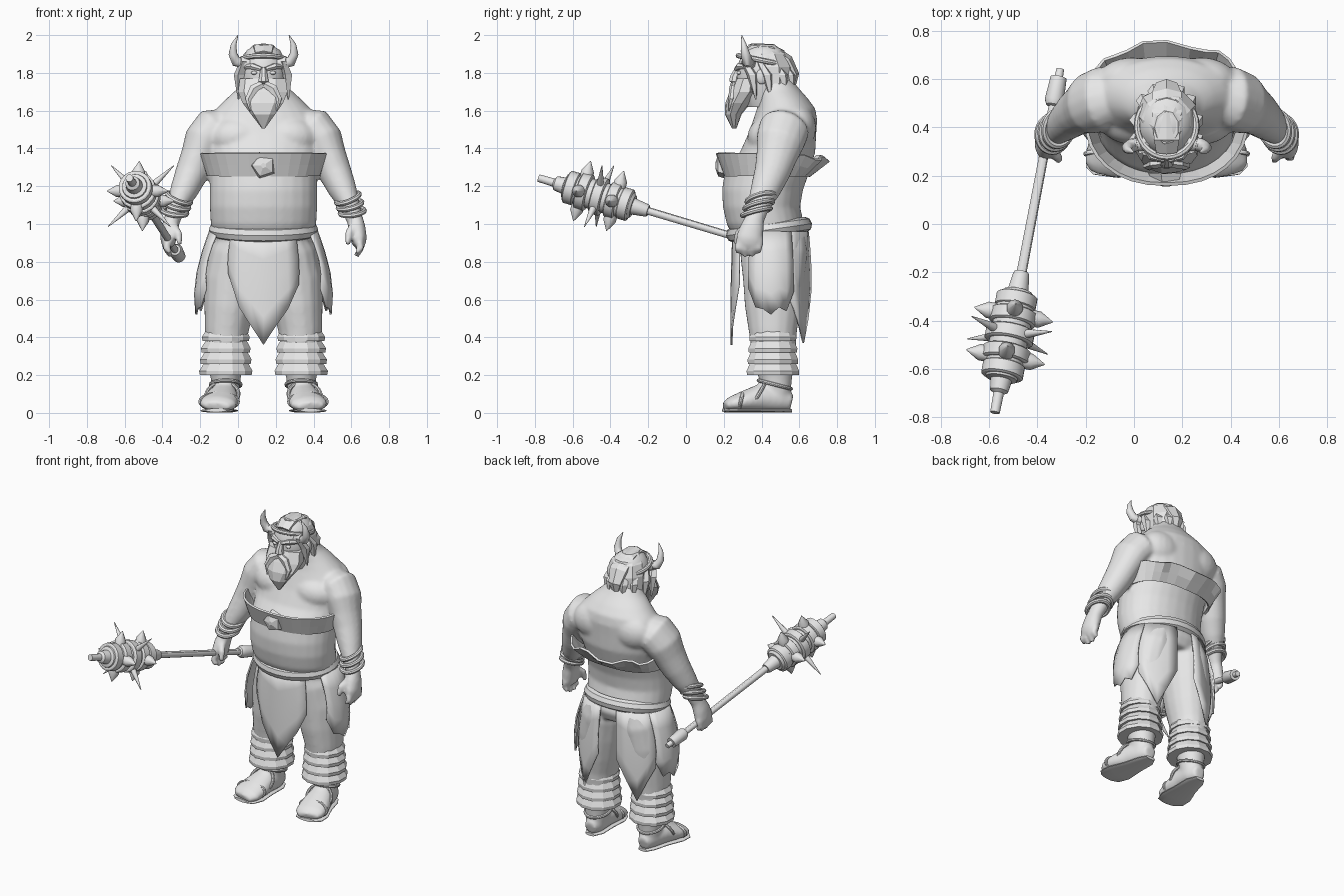
import bpy, bmesh, math
from mathutils import Vector

if "Cube" in bpy.data.objects:
    bpy.data.objects.remove(bpy.data.objects["Cube"])

CX = 0.135  # body centre line
grey = bpy.data.materials.new("plain_grey")
grey.use_nodes = True
grey.diffuse_color = (0.8, 0.8, 0.8, 1)
grey.node_tree.nodes["Principled BSDF"].inputs["Base Color"].default_value = (0.8, 0.8, 0.8, 1)


def finish(ob, angle=40):
    ob.data.materials.clear()
    ob.data.materials.append(grey)
    bpy.ops.object.select_all(action="DESELECT")
    ob.select_set(True)
    bpy.context.view_layer.objects.active = ob
    if angle:
        bpy.ops.object.shade_smooth_by_angle(angle=math.radians(angle))
    return ob


def from_bmesh(name, bm, angle):
    bmesh.ops.recalc_face_normals(bm, faces=bm.faces)
    me = bpy.data.meshes.new(name)
    bm.to_mesh(me)
    bm.free()
    ob = bpy.data.objects.new(name, me)
    bpy.context.collection.objects.link(ob)
    return finish(ob, angle)


def power(v, p):
    return math.copysign(abs(v) ** p, v)


def tube(name, pts, n=16, s=1, cx=CX, flat=False, p=1.0, angle=40):
    """Skin oval rings (x, y, z, width, depth) along a path, closed at the ends."""
    bm = bmesh.new()
    pos = [Vector((cx + s * q[0], q[1], q[2])) for q in pts]
    run = (pos[-1] - pos[0]).normalized()
    ref = Vector((1, 0, 0)) if abs(run.x) < 0.8 else Vector((0, 0, 1))
    rings = []
    for i, q in enumerate(pts):
        t = (pos[min(i + 1, len(pts) - 1)] - pos[max(i - 1, 0)]).normalized()
        if flat:
            t = Vector((0, 0, 1))
        side = (ref - t * ref.dot(t)).normalized()
        up = t.cross(side)
        ring = []
        for k in range(n):
            a = math.tau * (k + 0.5) / n
            ring.append(bm.verts.new(pos[i] + side * q[3] * power(math.cos(a), p)
                                     + up * q[4] * power(math.sin(a), p)))
        rings.append(ring)
    for a, b in zip(rings, rings[1:]):
        for k in range(n):
            bm.faces.new((a[k], a[(k + 1) % n], b[(k + 1) % n], b[k]))
    bm.faces.new(rings[0])
    bm.faces.new(rings[-1])
    return from_bmesh(name, bm, angle)


def blob(name, centre, size, s=1):
    bpy.ops.mesh.primitive_uv_sphere_add(segments=20, ring_count=12, location=(CX + s * centre[0], *centre[1:]))
    ob = bpy.context.object
    ob.name, ob.scale = name, size
    return finish(ob)


def hoop(name, centre, rx, ry, r, s=1, tilt=(0, 0)):
    bpy.ops.mesh.primitive_torus_add(major_radius=rx, minor_radius=r, major_segments=28, minor_segments=8,
                                     location=(CX + s * centre[0], *centre[1:]),
                                     rotation=(tilt[0], s * tilt[1], 0))
    ob = bpy.context.object
    ob.name, ob.scale = name, (1, ry / rx, 1)
    return finish(ob)


def thicken(ob, t):
    m = ob.modifiers.new("thickness", "SOLIDIFY")
    m.thickness, m.offset = t, 0
    return ob


def flap(name, a0, a1, hems, s=1, top=0.96, flare=0.06):
    """Hanging cloth around the hips; angle 0 is the front, hems are the lower edge heights."""
    bm = bmesh.new()
    rows, cols = 5, []
    for i, hem in enumerate(hems):
        a = math.radians(a0 + (a1 - a0) * i / (len(hems) - 1))
        col = []
        for j in range(rows):
            t = j / (rows - 1)
            f = flare * math.sin(t * 2)
            col.append(bm.verts.new((CX + s * (0.285 + f) * math.sin(a),
                                     0.45 - (0.2 + f * 0.3) * math.cos(a), top + (hem - top) * t)))
        cols.append(col)
    for a, b in zip(cols, cols[1:]):
        for j in range(rows - 1):
            bm.faces.new((a[j], b[j], b[j + 1], a[j + 1]))
    return thicken(from_bmesh(name, bm, 50), 0.01)


# Body: torso, chest, limbs and feet merged into one smooth skin
parts = [tube("body", [(0, .45, .86, .22, .17), (0, .45, .93, .26, .2), (0, .42, 1.0, .28, .205),
                       (0, .40, 1.09, .285, .205), (0, .405, 1.18, .285, .215), (0, .43, 1.28, .285, .225),
                       (0, .485, 1.38, .3, .2), (0, .51, 1.48, .315, .18), (0, .525, 1.55, .295, .17),
                       (0, .53, 1.61, .25, .155), (0, .515, 1.665, .195, .13), (0, .49, 1.715, .14, .11),
                       (0, .45, 1.8, .085, .085)], n=28, flat=True, p=.95)]
for s in (1, -1):
    parts.append(blob("chest", (.13, .44, 1.46), (.16, .115, .11), s))
    parts.append(blob("shoulder_blade", (.14, .59, 1.51), (.15, .1, .12), s))
    parts.append(tube("arm", [(.19, .53, 1.53, .08, .1), (.265, .52, 1.505, .112, .135), (.315, .5, 1.44, .108, .13),
                              (.345, .48, 1.36, .094, .11), (.38, .455, 1.27, .088, .095),
                              (.42, .42, 1.18, .075, .08), (.457, .385, 1.1, .054, .06),
                              (.48, .365, 1.03, .044, .052)], s=s))
    parts.append(tube("leg", [(.11, .46, .96, .11, .17), (.14, .465, .84, .145, .18), (.165, .465, .7, .15, .165),
                              (.18, .46, .56, .135, .15), (.195, .46, .44, .118, .13), (.2, .465, .3, .105, .115),
                              (.2, .475, .18, .08, .088), (.2, .48, .1, .07, .075), (.2, .48, .04, .06, .065)], s=s))
    parts.append(tube("foot", [(.2, .56, .055, .04, .045), (.2, .5, .07, .066, .068), (.215, .4, .08, .082, .078),
                               (.23, .31, .06, .1, .058), (.242, .24, .045, .1, .042), (.25, .205, .033, .07, .025)],
                      s=s))
    # hand with four fingers and a thumb
    parts.append(tube("palm", [(.478, .37, 1.05, .042, .046), (.495, .35, .98, .046, .064),
                               (.504, .335, .92, .044, .072), (.505, .33, .885, .034, .066)], s=s))
    for k in range(4):
        y, drop = .275 + k * .037, .02 * abs(k - 1.5)
        parts.append(tube("finger", [(.505, y + .01, .92, .02, .02), (.515, y, .87, .02, .02),
                                     (.49, y, .818 + drop, .016, .015)], n=8, s=s))
    parts.append(tube("thumb", [(.475, .32, .99, .024, .024), (.45, .275, .95, .022, .022),
                                (.445, .262, .89, .015, .015)], n=8, s=s))
bpy.ops.object.select_all(action="DESELECT")
for ob in parts:
    ob.select_set(True)
bpy.context.view_layer.objects.active = parts[0]
bpy.ops.object.join()
body = parts[0]
rm = body.modifiers.new("merge", "REMESH")
rm.mode, rm.voxel_size, rm.use_smooth_shade = "VOXEL", 0.011, True
sm = body.modifiers.new("soften", "SMOOTH")
sm.factor, sm.iterations = 0.5, 8

# Bracelets, leg wraps and sandals
for s in (1, -1):
    for k in range(3):
        hoop("bracelet", (.458 + .012 * (k - 1), .385 - .012 * (k - 1), 1.1 - .036 * (k - 1)),
             .064, .074, .014, s, (.25, -.25 + .12 * (k - 1)))
    for k in range(4):
        z, w = .2 + .06 * k, .142 - .005 * k
        tube("leg_wrap", [(.2, .46, z, w, w), (.2, .46, z + .022, w + .004, w + .002),
                          (.197, .46, z + .066, w - .022, w - .018)], n=12, s=s, flat=True, angle=20)
    tube("sole", [(.2, .56, .012, .035, .01), (.2, .51, .012, .062, .011), (.215, .4, .012, .076, .011),
                  (.233, .29, .012, .102, .011), (.247, .22, .012, .09, .011), (.25, .198, .014, .055, .01)], s=s)
    hoop("toe_strap", (.235, .29, .06), .1, .05, .01, s, (1.35, 0))
    hoop("instep_strap", (.218, .375, .095), .086, .08, .01, s, (1.0, .15))
    hoop("ankle_strap", (.2, .47, .15), .08, .088, .01, s, (-.25, 0))

# Waist roll and hanging cloth
hoop("waist_roll", (0, .44, .97), .25, .198, .04, tilt=(.14, 0))
flap("front_cloth", -36, 36, [.74, .56, .46, .36, .46, .55, .68], flare=.035)
for s in (1, -1):
    flap("side_cloth", 58, 122, [.66, .56, .55, .52, .56, .54, .64], s, flare=.078)
    flap("back_cloth", 118, 168, [.6, .5, .37, .5, .64], s, flare=.05)

# Flared chest band with a ragged back edge
bm = bmesh.new()
n, loops = 32, []
for level in range(3):
    loop = []
    for k in range(n):
        a = math.tau * k / n
        p = .75 if math.cos(a) < 0 else .88
        c, d = power(math.sin(a), p), -power(math.cos(a), p)
        back = max(d, 0)
        rag = .012 * ((k // 2) % 2) * level * back
        rx, ry = .295 + .02 * level, .222 + (.03 + .014 * back) * level
        z = 1.255 + .06 * level - .02 * level * back + rag
        loop.append(bm.verts.new((CX + rx * c, .43 + .008 * level + (ry - rag) * d, z)))
    loops.append(loop)
for a, b in zip(loops, loops[1:]):
    for k in range(n):
        bm.faces.new((a[k], a[(k + 1) % n], b[(k + 1) % n], b[k]))
thicken(from_bmesh("chest_band", bm, 0), .014)
tube("band_clasp", [(0, .21, 1.31, .075, .075), (0, .17, 1.31, .06, .06), (0, .155, 1.31, .015, .015)], n=5, angle=0)

# Head, face and beard
tube("head", [(0, .42, 1.62, .09, .1), (0, .41, 1.7, .115, .125), (0, .4, 1.78, .12, .135),
              (0, .41, 1.86, .12, .13), (0, .415, 1.92, .09, .105), (0, .405, 1.95, .04, .05)], n=14, flat=True)
tube("nose", [(0, .28, 1.83, .016, .02), (0, .258, 1.78, .024, .028), (0, .254, 1.755, .03, .026),
              (0, .27, 1.74, .015, .015)], n=8, flat=True)
tube("beard", [(0, .325, 1.77, .125, .06), (0, .31, 1.7, .135, .08), (0, .275, 1.64, .11, .068),
               (0, .25, 1.58, .065, .045), (0, .255, 1.505, .008, .012)], n=9, flat=True, angle=0)
tube("hair", [(0, .46, 1.67, .1, .085), (0, .46, 1.74, .128, .105), (0, .455, 1.83, .128, .11),
              (0, .435, 1.9, .105, .1), (0, .4, 1.95, .05, .07)], n=9, flat=True, angle=0)
tube("crest", [(0, .3, 1.9, .05, .02), (0, .35, 1.937, .06, .02), (0, .45, 1.925, .07, .03),
               (0, .53, 1.86, .07, .04), (0, .57, 1.79, .05, .03), (0, .565, 1.71, .015, .01)], n=6, angle=0)
hoop("head_band", (0, .405, 1.865), .122, .13, .014, tilt=(-.2, 0))
for s in (1, -1):
    tube("brow", [(.012, .265, 1.82, .012, .012), (.06, .28, 1.835, .018, .018), (.11, .335, 1.83, .01, .01)], 6, s)
    tube("moustache", [(.005, .255, 1.74, .02, .02), (.05, .25, 1.715, .028, .022), (.08, .24, 1.66, .02, .016),
                       (.07, .225, 1.6, .004, .004)], 6, s, angle=0)
    blob("eye", (.05, .28, 1.8), (.016, .012, .01), s)
    blob("ear", (.122, .4, 1.78), (.015, .03, .04), s)
    tube("horn_socket", [(.08, .34, 1.85, .04, .04), (.125, .33, 1.855, .032, .032)], 10, s)
    tube("horn", [(.1, .335, 1.85, .03, .03), (.145, .325, 1.86, .028, .028), (.162, .315, 1.9, .024, .024),
                  (.158, .305, 1.95, .015, .015), (.135, .295, 2.0, .002, .002)], 10, s)
    for x, y, z in ((.05, .57, 1.7), (.1, .53, 1.67), (.13, .45, 1.66), (.132, .37, 1.66)):
        tube("hair_lock", [(x * .8, y - .06, 1.86, .02, .02), (x * .95, y - .02, 1.79, .032, .03),
                           (x, y, z, .004, .004)], 5, s, flat=True, angle=0)

# Spiked club held in the right hand; stations are measured along y
butt, tip = Vector((-.305, .64, .818)), Vector((-.575, -.78, 1.243))


def station(y):
    return butt.lerp(tip, (butt.y - y) / (butt.y - tip.y))


def club_part(name, profile, n=18):
    tube(name, [(*station(y), r, r) for y, r in profile], n, cx=0, angle=30)


club_part("club_grip", [(.64, .016), (.605, .018), (.604, .034), (.51, .04), (.49, .03), (.485, .02)])
club_part("club_shaft", [(.5, .019), (-.21, .021)], 12)
club_part("club_collar", [(-.2, .03), (-.21, .034), (-.285, .045), (-.29, .06)])
club_part("club_core", [(-.28, .06), (-.3, .08), (-.6, .08), (-.64, .065), (-.645, .045), (-.69, .038),
                        (-.7, .022), (-.78, .02)])
for y, r in ((-.32, .086), (-.385, .096), (-.46, .102), (-.54, .1), (-.605, .088)):
    club_part("club_ring", [(y + .027, r - .008), (y + .022, r), (y - .022, r), (y - .027, r - .008)])
axis = (tip - butt).normalized()
across = axis.cross(Vector((0, 0, 1))).normalized()
above = across.cross(axis)


def spikes(name, y, count, turn, base, reach):
    for k in range(count):
        a = math.tau * k / count + turn
        out = across * math.cos(a) + above * math.sin(a)
        c = station(y)
        tube(name, [(*(c + out * .075), base, base), (*(c + out * .11), base, base),
                    (*(c + out * reach), .002, .002)], 10, cx=0)


spikes("long_spike", -.46, 4, math.pi / 4, .018, .238)
for y in (-.375, -.55):
    spikes("short_spike", y, 4, 0, .034, .165)
